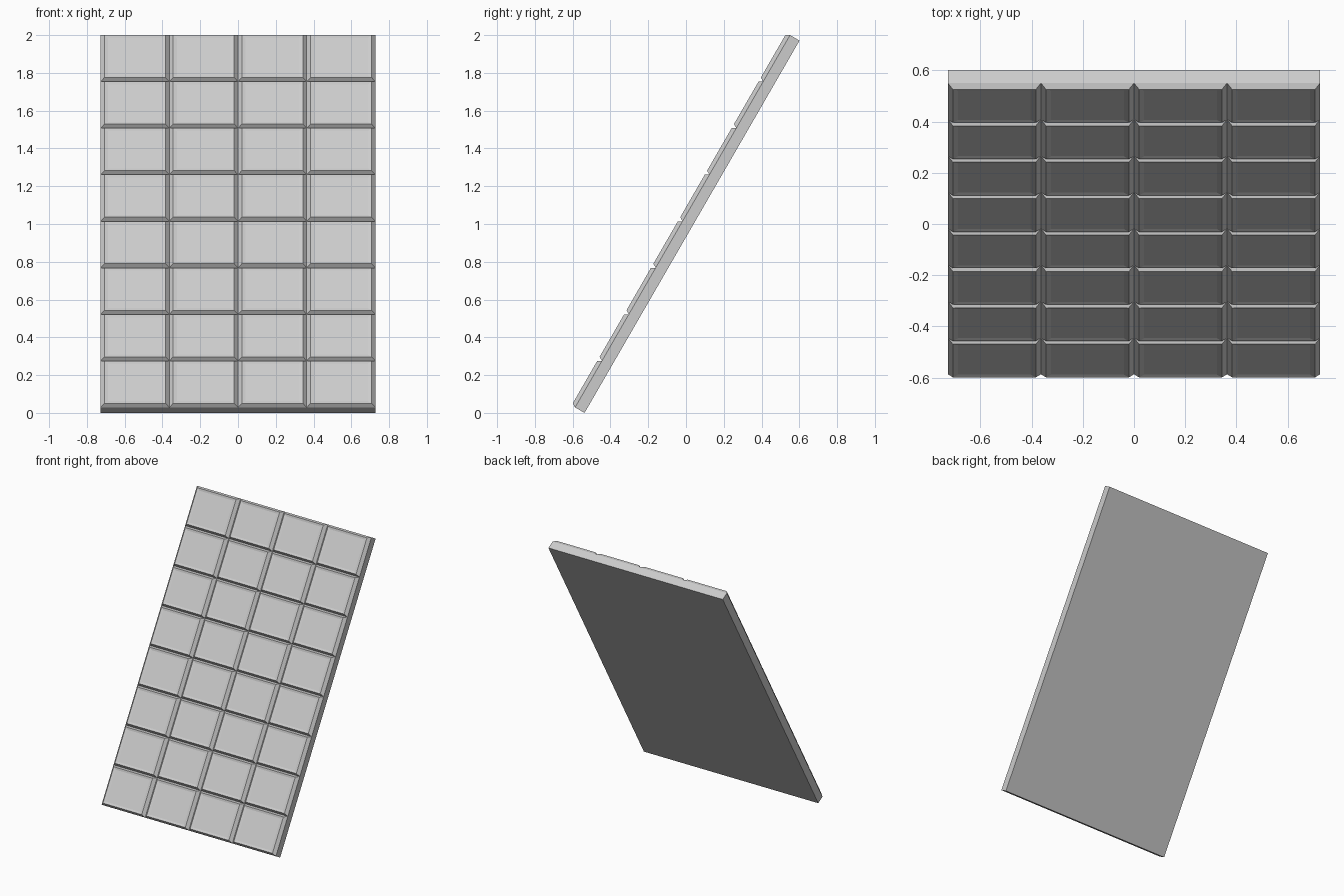
import bpy, bmesh, math
from mathutils import Matrix

cube = bpy.data.objects.get("Cube")
if cube:
    bpy.data.objects.remove(cube, do_unlink=True)

COLS, ROWS = 4, 8
WIDTH, LENGTH, THICK = 1.455, 2.276, 0.058
TILE_W, TILE_L = WIDTH / COLS, LENGTH / ROWS

grey = bpy.data.materials.new("light grey")
grey.use_nodes = True
colour = (0.6, 0.6, 0.6, 1)
grey.diffuse_color = colour
grey.node_tree.nodes["Principled BSDF"].inputs["Base Color"].default_value = colour

# Panel leans back 60 degrees, its lower back edge resting on the ground
lean = math.radians(60)
place = (Matrix.Translation((0, 0.032, LENGTH / 2 * math.sin(lean)))
         @ Matrix.Rotation(lean, 4, 'X'))


def make_object(name, bm):
    mesh = bpy.data.meshes.new(name)
    bmesh.ops.recalc_face_normals(bm, faces=bm.faces)
    bm.to_mesh(mesh)
    bm.free()
    mesh.materials.append(grey)
    obj = bpy.data.objects.new(name, mesh)
    bpy.context.collection.objects.link(obj)
    obj.matrix_world = place
    return obj


# Flat backing slab
bm = bmesh.new()
bmesh.ops.create_cube(bm, size=1, matrix=Matrix.Translation((0, 0, THICK / 2))
                      @ Matrix.Diagonal((WIDTH, LENGTH, THICK, 1)))
make_object("backing_slab", bm)

# One raised tile: bevelled rim around a shallow dished centre
# Each ring is (inset across, inset along, height above slab)
rings = [(0, 0, 0), (0.02, 0.0125, 0.0215), (0.04, 0.028, 0.0175)]
bm = bmesh.new()
loops = []
for dx, dy, h in rings:
    x, y = TILE_W / 2 - dx, TILE_L / 2 - dy
    loops.append([bm.verts.new((sx * x + (TILE_W - WIDTH) / 2,
                                sy * y + (TILE_L - LENGTH) / 2, THICK + h))
                  for sx, sy in ((-1, -1), (1, -1), (1, 1), (-1, 1))])
for low, high in zip(loops, loops[1:]):
    for i in range(4):
        j = (i + 1) % 4
        bm.faces.new((low[i], low[j], high[j], high[i]))
bm.faces.new(loops[-1])
bm.normal_update()
tiles = make_object("raised_tiles", bm)

# Repeat the tile across and up the panel
for name, count, step in (("columns", COLS, (TILE_W, 0, 0)),
                          ("rows", ROWS, (0, TILE_L, 0))):
    arr = tiles.modifiers.new(name, 'ARRAY')
    arr.count = count
    arr.use_relative_offset = False
    arr.use_constant_offset = True
    arr.constant_offset_displace = step
